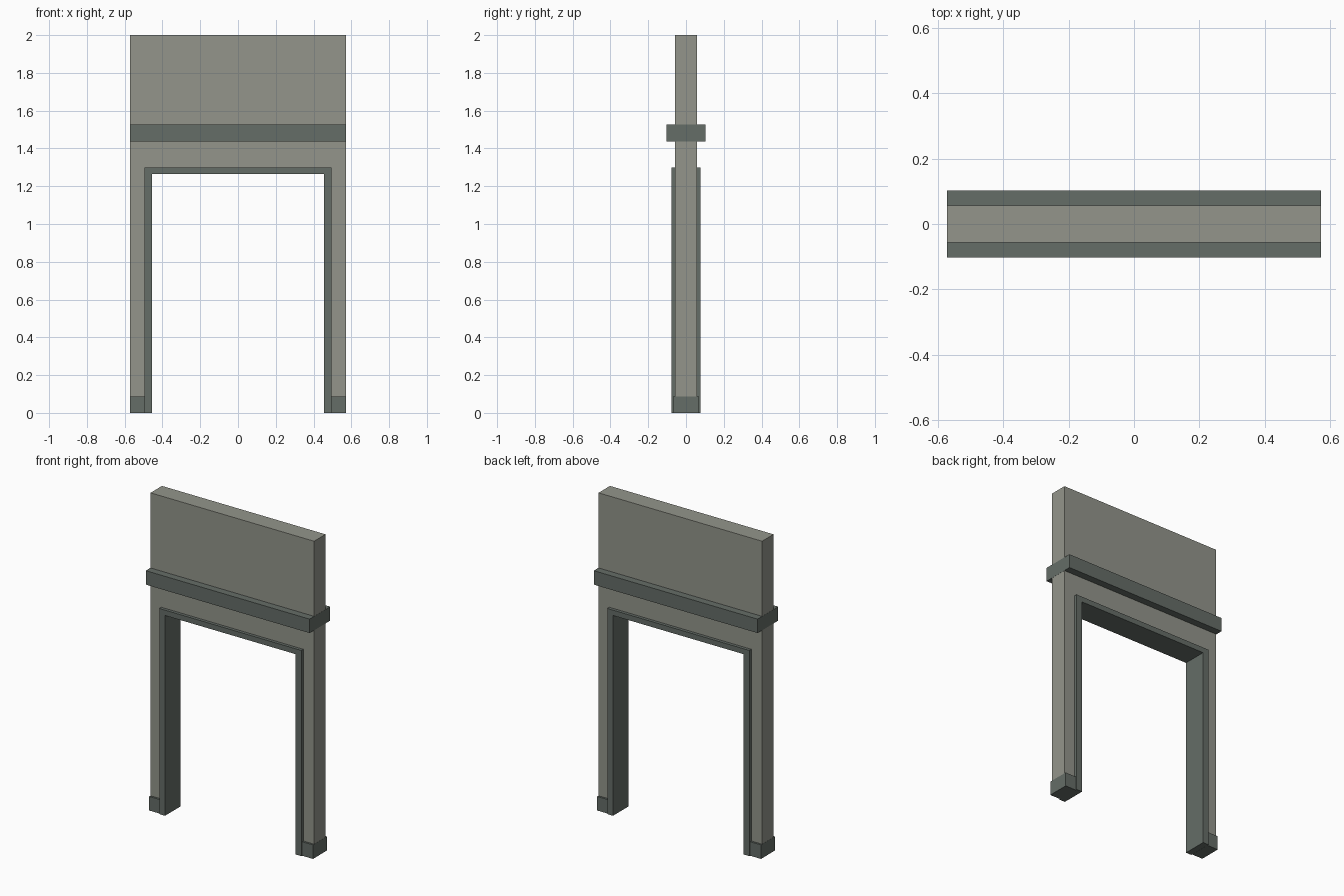
import bpy
import bmesh

if "Cube" in bpy.data.objects:
    bpy.data.objects.remove(bpy.data.objects["Cube"])


def material(name, color):
    m = bpy.data.materials.new(name)
    m.diffuse_color = (*color, 1.0)
    m.use_nodes = True
    m.node_tree.nodes["Principled BSDF"].inputs["Base Color"].default_value = m.diffuse_color
    return m


wall_paint = material("warm grey wall", (0.292, 0.301, 0.258))
trim_paint = material("dark grey trim", (0.130, 0.153, 0.136))

HALF_W, HALF_T, HEIGHT = 0.571, 0.057, 2.0   # wall
OPEN_X, OPEN_Z = 0.496, 1.298                # opening in the wall
IN_X, IN_Z = 0.456, 1.264                    # clear opening inside the frame


def extrude_profile(name, points, half_depth, mat):
    """Extrude an (x, z) outline symmetrically along y."""
    bm = bmesh.new()
    face = bm.faces.new([bm.verts.new((x, -half_depth, z)) for x, z in points])
    result = bmesh.ops.extrude_face_region(bm, geom=[face])
    moved = [v for v in result["geom"] if isinstance(v, bmesh.types.BMVert)]
    bmesh.ops.translate(bm, verts=moved, vec=(0, 2 * half_depth, 0))
    bmesh.ops.recalc_face_normals(bm, faces=bm.faces)
    mesh = bpy.data.meshes.new(name)
    bm.to_mesh(mesh)
    bm.free()
    mesh.materials.append(mat)
    obj = bpy.data.objects.new(name, mesh)
    bpy.context.collection.objects.link(obj)
    return obj


def arch(outer_x, outer_z, inner_x, inner_z):
    return [(-outer_x, 0), (-outer_x, outer_z), (outer_x, outer_z), (outer_x, 0),
            (inner_x, 0), (inner_x, inner_z), (-inner_x, inner_z), (-inner_x, 0)]


def rect(x0, x1, z0, z1):
    return [(x0, z0), (x1, z0), (x1, z1), (x0, z1)]


# Wall with doorway, and the frame lining it
extrude_profile("wall", arch(HALF_W, HEIGHT, OPEN_X, OPEN_Z), HALF_T, wall_paint)
extrude_profile("door_frame", arch(OPEN_X, OPEN_Z, IN_X, IN_Z), 0.077, trim_paint)

# Rail across the wall, a hair proud of the wall ends
END_X = HALF_W + 0.001
extrude_profile("rail", rect(-END_X, END_X, 1.438, 1.526), 0.103, trim_paint)

# Skirting around the foot of each jamb
for side, label in ((-1, "left"), (1, "right")):
    extrude_profile(label + "_skirting",
                    rect(side * OPEN_X, side * END_X, -0.0005, 0.088), 0.069, trim_paint)
